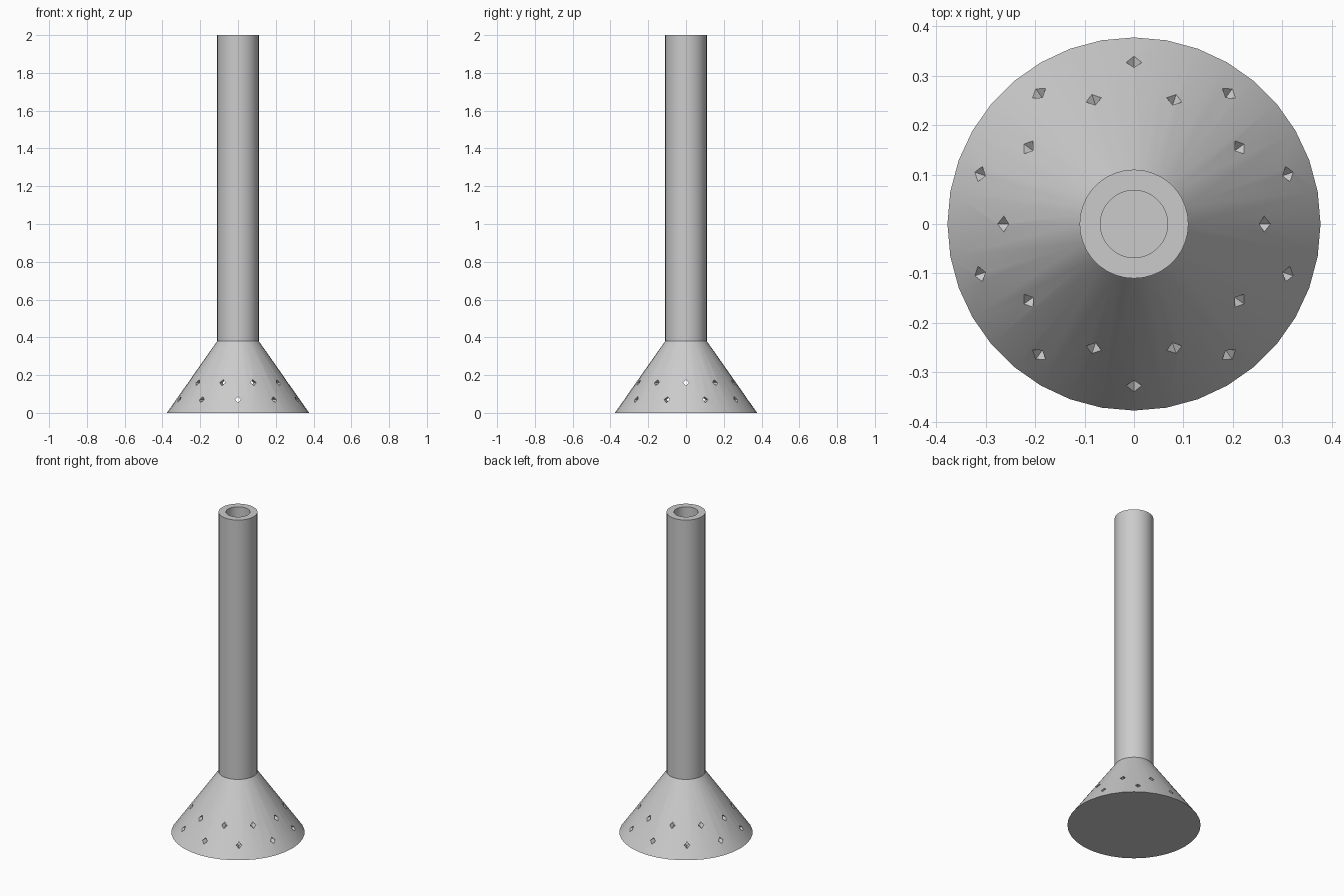
import bpy, bmesh
from math import pi, radians
from mathutils import Matrix, Vector

cube = bpy.data.objects.get("Cube")
if cube:
    bpy.data.objects.remove(cube, do_unlink=True)

grey = bpy.data.materials.new("light_grey")
grey.use_nodes = True
colour = (0.6, 0.6, 0.6, 1)
grey.diffuse_color = colour
grey.node_tree.nodes["Principled BSDF"].inputs["Base Color"].default_value = colour


def make_object(name, bm):
    bmesh.ops.recalc_face_normals(bm, faces=bm.faces)
    mesh = bpy.data.meshes.new(name)
    bm.to_mesh(mesh)
    bm.free()
    mesh.materials.append(grey)
    obj = bpy.data.objects.new(name, mesh)
    bpy.context.collection.objects.link(obj)
    return obj


# Hollow flared head and straight pipe, turned from one wall profile
profile = [(0, 0), (0.377, 0), (0.11, 0.38), (0.11, 2), (0.068, 2),
           (0.068, 0.375), (0.304, 0.04), (0, 0.04)]
bm = bmesh.new()
verts = [bm.verts.new((r, 0, z)) for r, z in profile]
edges = [bm.edges.new(pair) for pair in zip(verts, verts[1:])]
bmesh.ops.spin(bm, geom=verts + edges, cent=(0, 0, 0), axis=(0, 0, 1),
               angle=2 * pi, steps=36, use_merge=True)
bmesh.ops.remove_doubles(bm, verts=bm.verts, dist=0.0001)
body = make_object("pipe_with_flared_head", bm)

# Two staggered rings of diamond-shaped spray holes
bm = bmesh.new()
for height, start in ((0.07, 18), (0.16, 0)):
    for i in range(10):
        place = (Matrix.Rotation(radians(start + 36 * i), 4, 'Z')
                 @ Matrix.Translation(Vector((0.32, 0, height)))
                 @ Matrix.Rotation(pi / 2, 4, 'Y'))
        bmesh.ops.create_cone(bm, cap_ends=True, segments=4, radius1=0.016,
                              radius2=0.016, depth=0.28, matrix=place)
cutter = make_object("spray_hole_cutter", bm)
cutter.hide_render = True

bpy.ops.object.select_all(action='DESELECT')
body.select_set(True)
bpy.context.view_layer.objects.active = body
holes = body.modifiers.new("spray_holes", 'BOOLEAN')
holes.operation = 'DIFFERENCE'
holes.solver = 'EXACT'
holes.object = cutter
bpy.ops.object.modifier_apply(modifier=holes.name)
bpy.data.objects.remove(cutter, do_unlink=True)

bpy.ops.object.shade_smooth_by_angle(angle=radians(30))
